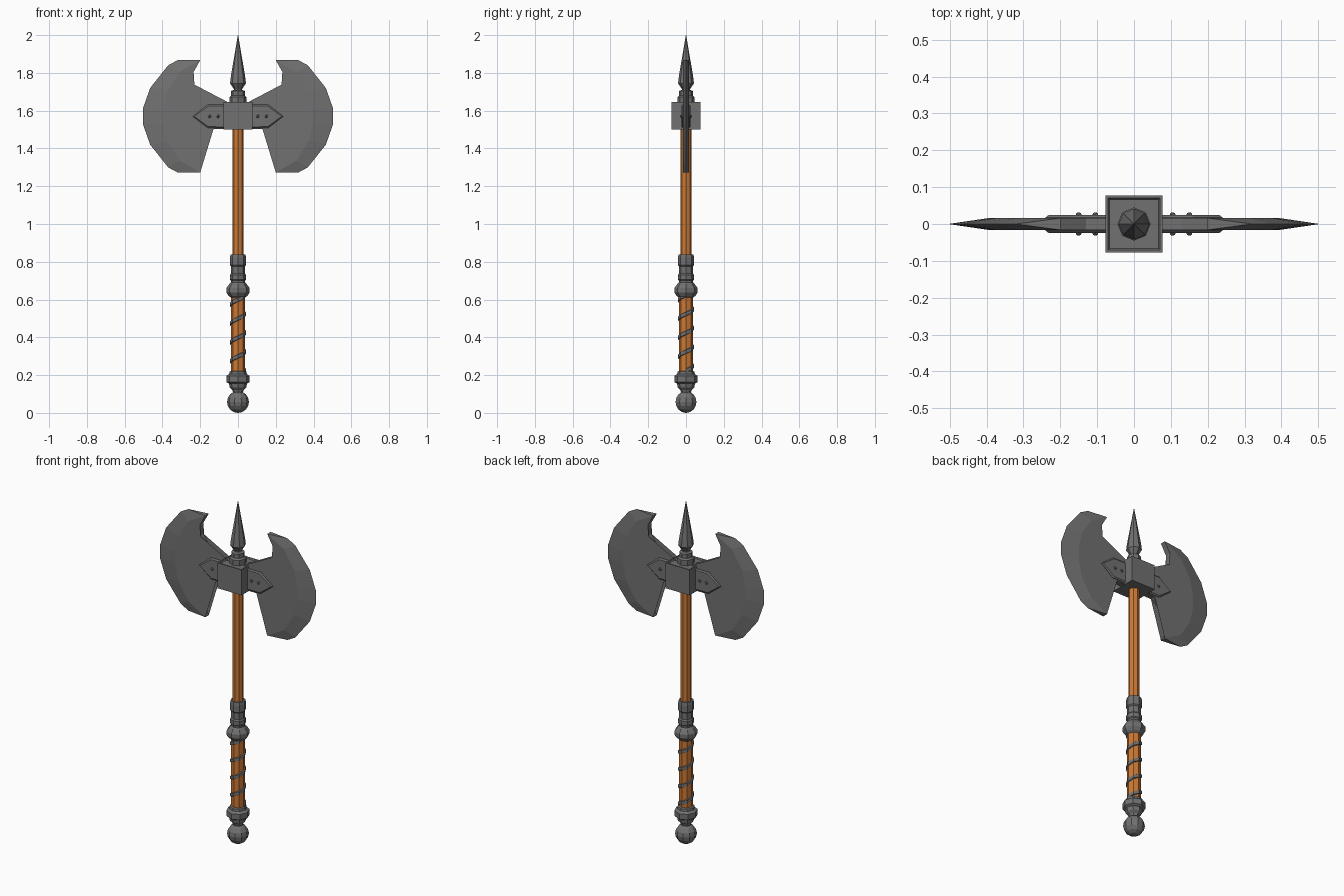
import bpy, bmesh
from math import cos, sin, pi

if "Cube" in bpy.data.objects:
    bpy.data.objects.remove(bpy.data.objects["Cube"])

HEAD_Z = 1.57  # height of the blade axis


def material(name, rgb):
    m = bpy.data.materials.new(name)
    m.use_nodes = True
    m.diffuse_color = (*rgb, 1)
    m.node_tree.nodes["Principled BSDF"].inputs["Base Color"].default_value = (*rgb, 1)
    return m


steel = material("dark steel", (0.165, 0.165, 0.165))
wood = material("orange wood", (0.6, 0.19, 0.035))


def finish(name, bm, mat):
    bmesh.ops.recalc_face_normals(bm, faces=bm.faces)
    me = bpy.data.meshes.new(name)
    bm.to_mesh(me)
    bm.free()
    me.materials.append(mat)
    ob = bpy.data.objects.new(name, me)
    bpy.context.collection.objects.link(ob)
    return ob


def lathe(name, profile, mat, sides=8):
    """Faceted solid of revolution from (radius, height) pairs."""
    bm = bmesh.new()
    rings = [[bm.verts.new((r * cos(2 * pi * i / sides), r * sin(2 * pi * i / sides), z))
              for i in range(sides)] for r, z in profile]
    for a, b in zip(rings, rings[1:]):
        for i in range(sides):
            j = (i + 1) % sides
            bm.faces.new((a[i], a[j], b[j], b[i]))
    bm.faces.new(rings[0])
    bm.faces.new(rings[-1])
    return finish(name, bm, mat)


def mirrored(points):
    """Add the reflection below the blade axis to an upper half outline."""
    return points + [(x, -z) for x, z in reversed(points)]


def blade(name, side):
    notch = [(0.20, 0.297), (0.235, 0.235), (0.235, 0.17), (0.20, 0.115), (0.13, 0.068), (0.04, 0.068)]
    ridge = mirrored([(0.20, 0.297), (0.31, 0.235), (0.375, 0.13), (0.395, 0.035)])
    edge = mirrored([(0.32, 0.297), (0.37, 0.27), (0.465, 0.15), (0.504, 0.04)])
    inner = mirrored(notch)
    bm = bmesh.new()
    rim = [bm.verts.new((side * x, 0, HEAD_Z + z)) for x, z in edge]
    layers = []
    for y in (-0.016, 0.016):
        put = lambda p: bm.verts.new((side * p[0], y, HEAD_Z + p[1]))
        back = [put(p) for p in inner]
        crest = [back[0]] + [put(p) for p in ridge[1:-1]] + [back[-1]]
        bm.faces.new(back + crest[-2:0:-1])
        # ground bevel running out to the cutting edge
        for i in range(len(rim) - 1):
            bm.faces.new((crest[i], crest[i + 1], rim[i + 1], rim[i]))
        layers.append(back)
    f, b = layers
    for i in range(len(f) - 1):
        bm.faces.new((f[i], f[i + 1], b[i + 1], b[i]))
    bm.faces.new((f[0], b[0], rim[0]))
    bm.faces.new((f[-1], b[-1], rim[-1]))
    bmesh.ops.triangulate(bm, faces=[q for q in bm.faces if len(q.verts) > 4])
    return finish(name, bm, steel)


def langet(name, side):
    """Pointed plate clasping both faces of a blade."""
    outline = [(0.05, 0.062), (0.16, 0.062), (0.24, 0), (0.16, -0.062), (0.05, -0.062)]
    bm = bmesh.new()
    a, b = [[bm.verts.new((side * x, y, HEAD_Z + z)) for x, z in outline] for y in (-0.018, 0.018)]
    caps = [bm.faces.new(a), bm.faces.new(b)]
    for i in range(5):
        j = (i + 1) % 5
        bm.faces.new((a[i], a[j], b[j], b[i]))
    bmesh.ops.recalc_face_normals(bm, faces=bm.faces)
    bmesh.ops.inset_individual(bm, faces=caps, thickness=0.008, depth=0.006)
    return finish(name, bm, steel)


def rivets(name, side):
    bm = bmesh.new()
    for x in (0.105, 0.15):
        for y in (-0.024, 0.024):
            made = bmesh.ops.create_icosphere(bm, subdivisions=1, radius=0.009)
            bmesh.ops.translate(bm, verts=made["verts"], vec=(side * x, y, HEAD_Z))
    return finish(name, bm, steel)


for label, s in (("left", 1), ("right", -1)):
    blade(label + "_blade", s)
    langet(label + "_langet", s)
    rivets(label + "_rivets", s)

# Square head block with a sunken top panel
bm = bmesh.new()
bmesh.ops.create_cube(bm, size=1)
for v in bm.verts:
    v.co = (v.co.x * 0.156, v.co.y * 0.156, 1.573 + v.co.z * 0.148)
top = [f for f in bm.faces if f.normal.z > 0.9]
bmesh.ops.inset_individual(bm, faces=top, thickness=0.01)
bmesh.ops.inset_individual(bm, faces=top, thickness=0.006, depth=-0.006)
finish("head_block", bm, steel)

# Spike and its stepped collar
lathe("spike_collar", [(0.045, 1.63), (0.045, 1.672), (0.036, 1.68), (0.036, 1.705), (0.022, 1.71),
                       (0.022, 1.73)], steel)
lathe("spike", [(0.022, 1.715), (0.042, 1.745), (0.038, 1.78), (0.001, 2.0)], steel)

# Wooden shaft and thicker grip
lathe("shaft", [(0.03, 0.62), (0.03, 1.52)], wood)
lathe("grip", [(0.037, 0.18), (0.037, 0.64)], wood)

# Metal fittings along the handle
lathe("upper_collar", [(0.036, 0.61), (0.05, 0.62), (0.062, 0.638), (0.062, 0.66), (0.046, 0.682),
                       (0.038, 0.69), (0.038, 0.7), (0.043, 0.705), (0.043, 0.73), (0.037, 0.737),
                       (0.037, 0.775), (0.043, 0.782), (0.043, 0.82), (0.04, 0.838)], steel)
lathe("lower_collar", [(0.024, 0.1), (0.03, 0.122), (0.044, 0.135), (0.048, 0.155), (0.062, 0.163),
                       (0.062, 0.195), (0.047, 0.205), (0.045, 0.218), (0.037, 0.222)], steel)
lathe("pommel_ball", [(0.058 * max(sin(pi * i / 8), 0.02), 0.058 - 0.058 * cos(pi * i / 8))
                      for i in range(9)], steel, 10)

# Raised strap spiralling round the grip
bm = bmesh.new()
rows = []
for i in range(8 * 4 + 1):
    ang, z = i * pi / 4, 0.212 + 0.1 * i / 8
    rows.append([bm.verts.new((r * cos(ang), r * sin(ang), z + dz))
                 for r, dz in ((0.034, 0), (0.043, 0.003), (0.043, 0.021), (0.034, 0.024))])
for a, b in zip(rows, rows[1:]):
    for k in range(4):
        bm.faces.new((a[k], a[(k + 1) % 4], b[(k + 1) % 4], b[k]))
bm.faces.new(rows[0])
bm.faces.new(rows[-1])
finish("grip_strap", bm, steel)
